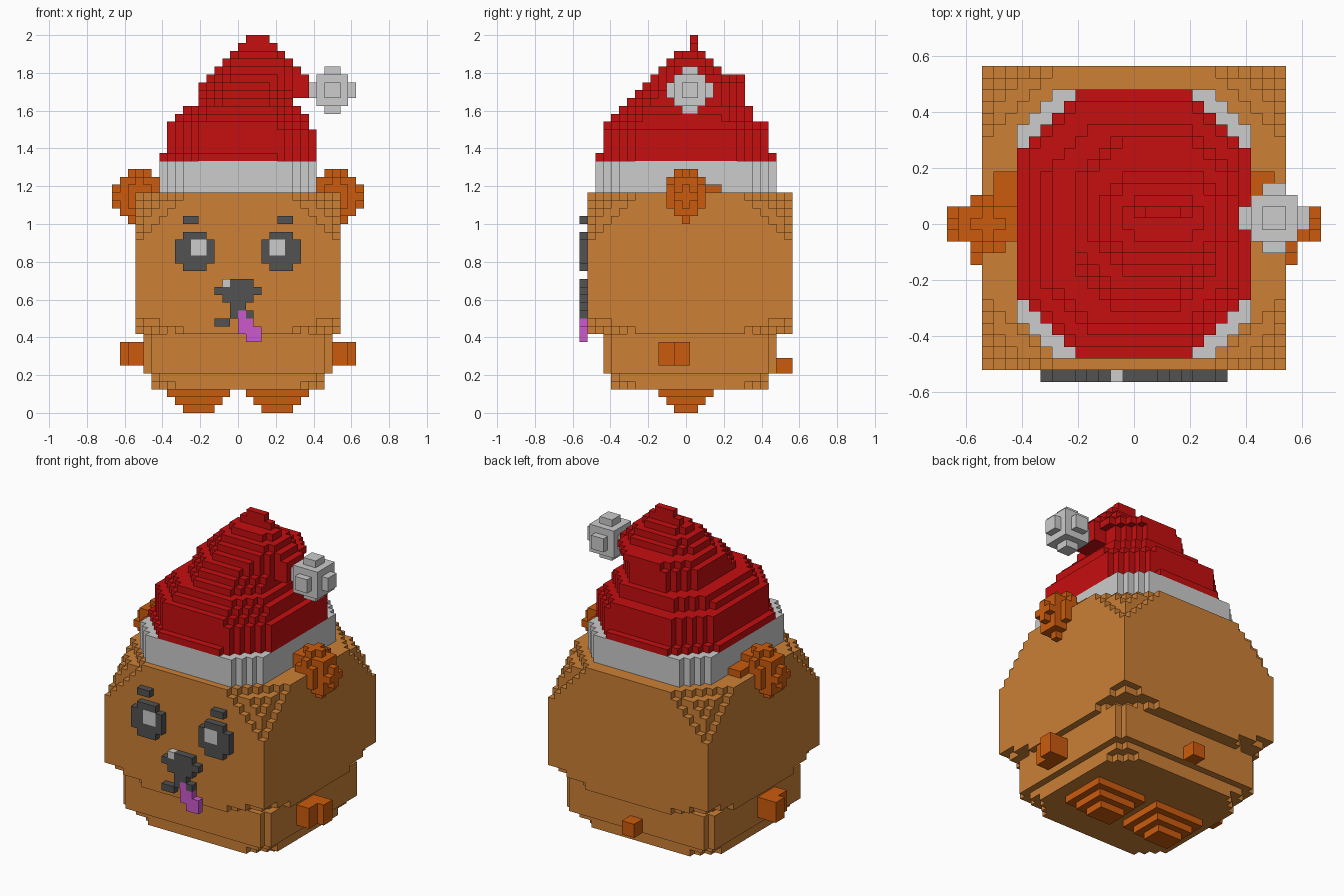
import bpy
import bmesh

if "Cube" in bpy.data.objects:
    bpy.data.objects.remove(bpy.data.objects["Cube"])

U = 2 / 48          # cube size
COLOURS = {
    "tan": (0.604, 0.216, 0.036), "orange": (0.604, 0.105, 0.004),
    "red": (0.565, 0.0044, 0.005), "light_grey": (0.604, 0.604, 0.604),
    "dark_grey": (0.084, 0.084, 0.084), "pink": (0.604, 0.102, 0.604)}
mats = {}
for name, c in COLOURS.items():
    mats[name] = bpy.data.materials.new(name)
    mats[name].diffuse_color = (*c, 1)

parts = []          # (name, colour, cells)
taken = set()       # every filled cell


def box(x0, x1, y0, y1, z0, z1, rule=None):
    """Cells in half-open ranges, kept where rule(centre) holds."""
    return {(i, j, k) for i in range(x0, x1) for j in range(y0, y1)
            for k in range(z0, z1) if rule is None or rule(i + .5, j, k + .5)}


def ball(c, r):
    return box(*[f for a, b in zip(c, r) for f in (int(a - b) - 2, int(a + b) + 3)],
               lambda x, y, z: sum(((p - q) / s) ** 2
                                   for p, q, s in zip((x, y, z), c, r)) <= 1)


def mirror(cells):
    return {(-i - 1, j, k) for i, j, k in cells}


def add(name, colour, cells):
    cells = cells - taken
    taken.update(cells)
    parts.append((name, colour, cells))


def pair(name, colour, cells):
    add("right_" + name, colour, cells)
    add("left_" + name, colour, mirror(cells))


def rows(*spans):
    """Face relief, one cube deep: (x0, x1, z) runs."""
    return {(i, -13, k) for x0, x1, k in spans for i in range(x0, x1)}


# Head: block with its eight corners rounded by a sphere
def head_rule(x, y, z):
    d = 12.5 - min(27.5 - z, 3 * (z - 10.5))
    return x * x + (y - .5) ** 2 + max(0, d) ** 2 <= 356


add("head", "tan", box(-13, 13, -12, 14, 10, 28, head_rule))


# Body: narrower block, stepped in at the base
def body_rule(x, y, z):
    inset, cut = (0, 1) if z > 5 else (1, 1) if z > 4 else (1, 3)
    ax, ay = abs(x), abs(y - .5)
    return (ax <= 11.5 - inset and ay <= 10.5 - inset
            and ax + ay <= 22 - 2 * inset - cut)


add("body", "tan", box(-12, 12, -10, 12, 3, 10, body_rule))

# Feet: stepped pads
foot = set()
for k in range(3):
    foot |= box(3 - k, 7 + k, -1 - k, 2 + k, k, k + 1)
pair("foot", "orange", foot)

# Arms and tail
pair("arm", "orange", box(12, 15, -3, 1, 6, 9, lambda x, y, z: x < 14 or y > -2))
add("tail", "orange", box(-1, 1, 12, 14, 5, 7))

# Hat brim: octagonal ring
add("hat_brim", "light_grey",
    box(-10, 10, -11, 12, 28, 32, lambda x, y, z: abs(x) + abs(y) <= 17.5))

# Ears: small balls with a flat flap on the head
pair("ear", "orange", ball((12.5, 0, 27.5), (3.3, 2.5, 3.4)) | box(10, 12, 1, 5, 28, 29))

# Hat cone: shrinking layers (x0, x1, y0, y1) with clipped corners
LAYERS = [(-10, 10, -11, 12), (-9, 10, -10, 11), (-9, 10, -10, 11), (-9, 10, -10, 11),
          (-9, 9, -10, 11), (-8, 9, -9, 9), (-7, 8, -8, 9), (-5, 7, -7, 8),
          (-5, 7, -6, 8), (-5, 7, -5, 8), (-4, 8, -4, 8), (-3, 8, -3, 5),
          (-2, 7, -2, 4), (-1, 6, -1, 3), (0, 5, 1, 2), (1, 4, 1, 2)]
cone = set()
for n, (x0, x1, y0, y1) in enumerate(LAYERS):
    cx, cy = (x0 + x1) / 2, (y0 + y1 - 1) / 2
    hx, hy = (x1 - x0 - 1) / 2, (y1 - y0 - 1) / 2
    cut = 0.5 * min(hx, hy)
    cone |= box(x0, x1, y0, y1, 32 + n, 33 + n,
                lambda x, y, z: abs(x - cx) + abs(y - cy) <= hx + hy - cut + .5)
add("hat_cone", "red", cone)
add("hat_tip", "red", box(6, 9, -1, 3, 40, 43))
add("hat_bobble", "light_grey", ball((12, .5, 41), (2.83, 2.83, 2.83)))

# Face: highlights first so the darker shapes fill around them
pair("eye_highlight", "light_grey", rows((4, 6, 20), (4, 6, 21)))
pair("eye", "dark_grey",
     rows((4, 7, 22), (3, 8, 21), (3, 8, 20), (3, 8, 19), (4, 7, 18)))
pair("brow", "dark_grey", rows((5, 7, 24)))
add("nose_highlight", "light_grey", rows((-2, -1, 16)))
add("tongue", "pink", rows((0, 1, 12), (0, 2, 11), (0, 3, 10), (1, 3, 9)))
add("nose", "dark_grey",
    rows((-1, 2, 16), (-3, 3, 15), (-2, 2, 14), (-1, 1, 13), (-1, 2, 12)))
add("mouth", "dark_grey", rows((-3, -1, 11)))

# Build each part from the exposed sides of its cells
SIDES = []
for axis in range(3):
    a, b = (axis + 1) % 3, (axis + 2) % 3
    for s in (0, 1):
        quad = []
        for p, q in ((0, 0), (1, 0), (1, 1), (0, 1)):
            v = [0, 0, 0]
            v[axis], v[a], v[b] = s, p, q
            quad.append(tuple(v))
        d = [0, 0, 0]
        d[axis] = 2 * s - 1
        SIDES.append((d, quad if s else quad[::-1]))

for name, colour, cells in parts:
    bm = bmesh.new()
    verts = {}
    for cell in sorted(cells):
        for d, quad in SIDES:
            if tuple(p + q for p, q in zip(cell, d)) in taken:
                continue
            face = []
            for off in quad:
                key = tuple(p + q for p, q in zip(cell, off))
                if key not in verts:
                    verts[key] = bm.verts.new((key[0] * U, (key[1] - .5) * U, key[2] * U))
                face.append(verts[key])
            bm.faces.new(face)
    mesh = bpy.data.meshes.new(name)
    bm.to_mesh(mesh)
    bm.free()
    mesh.materials.append(mats[colour])
    bpy.context.collection.objects.link(bpy.data.objects.new(name, mesh))

for m in bpy.data.materials:
    if m.users and not m.is_grease_pencil:
        m.use_nodes = True
        m.node_tree.nodes["Principled BSDF"].inputs["Base Color"].default_value = m.diffuse_color
